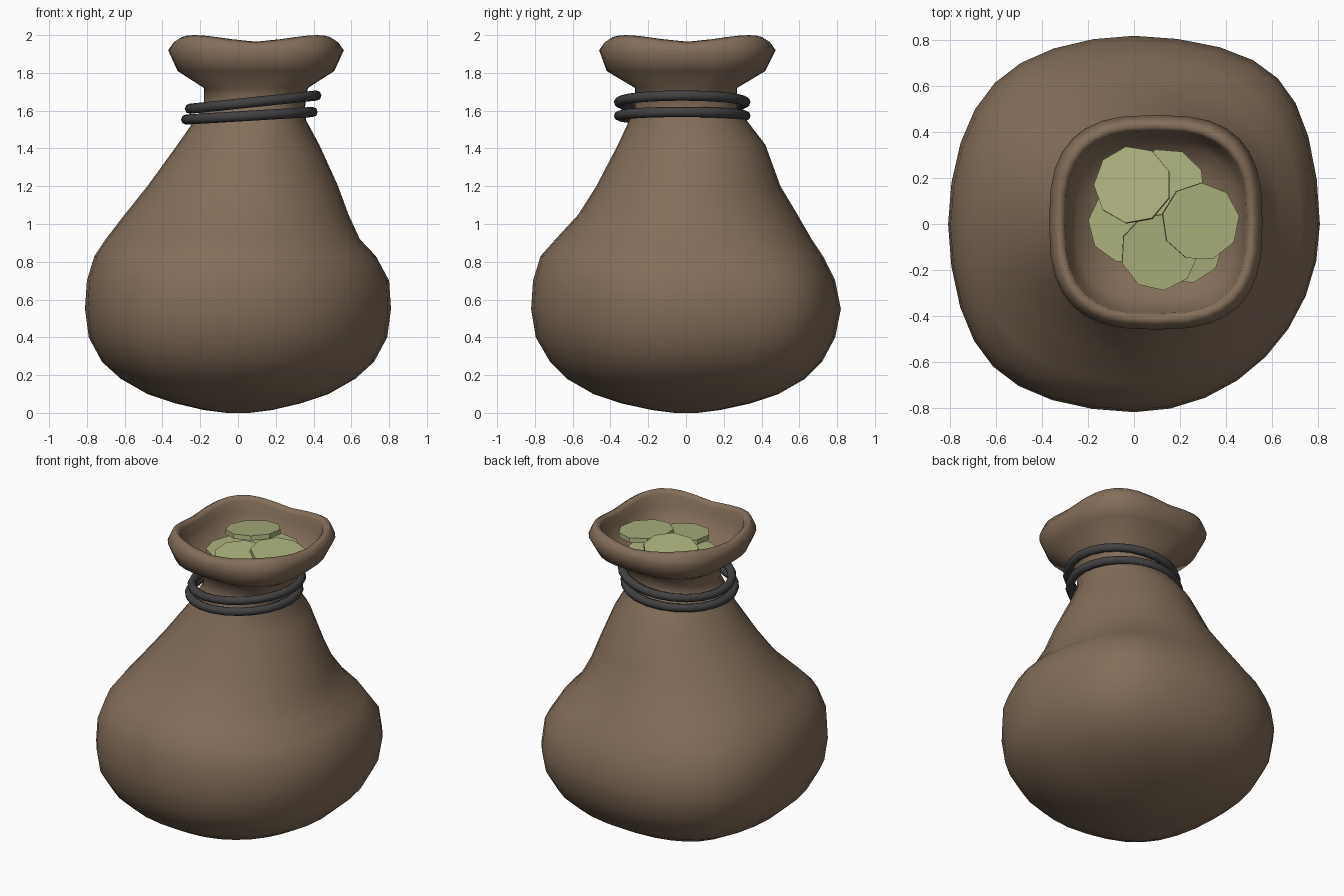
import bpy, bmesh, math
from mathutils import Matrix, Vector

if "Cube" in bpy.data.objects:
    bpy.data.objects.remove(bpy.data.objects["Cube"])


def material(name, rgb):
    m = bpy.data.materials.new(name)
    m.diffuse_color = (*rgb, 1)
    m.use_nodes = True
    m.node_tree.nodes["Principled BSDF"].inputs["Base Color"].default_value = m.diffuse_color
    return m


BROWN = material("sack_brown", (0.23, 0.155, 0.1))
DARK = material("cord_charcoal", (0.055, 0.052, 0.054))
OLIVE = material("coin_olive", (0.42, 0.45, 0.21))


def finish(bm, name, mat, smooth):
    bmesh.ops.recalc_face_normals(bm, faces=bm.faces)
    for f in bm.faces:
        f.smooth = smooth
    me = bpy.data.meshes.new(name)
    bm.to_mesh(me)
    bm.free()
    me.materials.append(mat)
    ob = bpy.data.objects.new(name, me)
    bpy.context.collection.objects.link(ob)
    return ob


def bridge(bm, a, b):
    n = len(a)
    for i in range(n):
        bm.faces.new((a[i], a[(i + 1) % n], b[(i + 1) % n], b[i]))


# Sack: stacked rounded-square rings (z, xmin, xmax, ymin, ymax), out and back in
RINGS = [
    (0.00, -.06, .06, -.06, .06), (0.015, -.18, .18, -.18, .18),
    (0.05, -.33, .33, -.34, .34), (0.10, -.48, .48, -.49, .49),
    (0.18, -.62, .62, -.63, .63), (0.27, -.72, .72, -.72, .72),
    (0.40, -.79, .79, -.795, .79), (0.55, -.81, .81, -.82, .82),
    (0.70, -.80, .80, -.81, .79), (0.83, -.76, .73, -.77, .725),
    (0.92, -.70, .645, -.69, .665), (1.05, -.60, .585, -.57, .59),
    (1.20, -.48, .53, -.475, .50), (1.42, -.32, .43, -.36, .42),
    (1.55, -.23, .36, -.30, .32), (1.62, -.18, .355, -.27, .27),
    (1.72, -.18, .37, -.27, .27), (1.81, -.32, .51, -.42, .42),
    (1.92, -.37, .56, -.46, .475), (1.985, -.345, .535, -.435, .45),
    (2.00, -.32, .51, -.41, .425), (1.97, -.30, .49, -.39, .405),
    (1.89, -.29, .48, -.38, .395), (1.80, -.25, .44, -.33, .35),
    (1.73, -.13, .32, -.22, .24),
]
CORNER = (.7, .4, .5, 0)   # extra squareness of the belly in each quadrant
SEG = 32
bm = bmesh.new()
loops = []
for z, x0, x1, y0, y1 in RINGS:
    ring = []
    for i in range(SEG):
        t = 2 * math.pi * i / SEG
        c, s, w = math.cos(t), math.sin(t), abs(math.sin(2 * t))
        k = 1 if z < .75 else max(0, 1 - (z - .75) / .3)
        base = 2 if z < 1.5 else min(2.8, 2 + (z - 1.5) * 3)
        n = base + k * CORNER[int(4 * i / SEG)] * w
        x = (x0 + x1) / 2 + (x1 - x0) / 2 * math.copysign(abs(c) ** (2 / n), c)
        y = (y0 + y1) / 2 + (y1 - y0) / 2 * math.copysign(abs(s) ** (2 / n), s)
        dip = 0.035 * (1 - w) if z > 1.95 else 0   # wavy mouth edge
        ring.append(bm.verts.new((x, y, z - dip)))
    loops.append(ring)
for a, b in zip(loops, loops[1:]):
    bridge(bm, a, b)
bm.faces.new(loops[0])
bm.faces.new(loops[-1])
finish(bm, "sack", BROWN, True)


# Cord: two tilted loops around the neck
def cord(name, cx, z, tilt):
    bm = bmesh.new()
    rings = []
    for i in range(24):
        t = 2 * math.pi * i / 24
        out = Vector((math.cos(t), math.sin(t), 0))
        mid = Vector((cx + .335 * out.x, -.02 + .335 * out.y, z + tilt * out.x))
        rings.append([bm.verts.new(mid + .027 * (out * math.cos(a) + Vector((0, 0, math.sin(a)))))
                      for a in (2 * math.pi * j / 8 for j in range(8))])
    for a, b in zip(rings, rings[1:] + rings[:1]):
        bridge(bm, a, b)
    finish(bm, name, DARK, True)


cord("cord_lower", .06, 1.573, .02)
cord("cord_upper", .08, 1.645, .035)

# Coins: thin nine-sided discs (x, y, z, tilt about x, tilt about y) in degrees
COINS = [
    (-.005, .17, 1.885, -6, -6), (.29, .01, 1.87, 2, 5), (.11, -.12, 1.85, 5, 3),
    (.14, .16, 1.83, -5, 3), (-.03, .0, 1.82, 2, -5), (.22, -.09, 1.815, 6, 4),
]
for i, (x, y, z, rx, ry) in enumerate(COINS):
    bm = bmesh.new()
    m = (Matrix.Translation((x, y, z)) @ Matrix.Rotation(math.radians(rx), 4, 'X')
         @ Matrix.Rotation(math.radians(ry), 4, 'Y') @ Matrix.Rotation(.17 + i * .5, 4, 'Z'))
    bmesh.ops.create_cone(bm, cap_ends=True, segments=9, radius1=.17, radius2=.17,
                          depth=.03, matrix=m)
    finish(bm, f"coin_{i + 1}", OLIVE, False)
